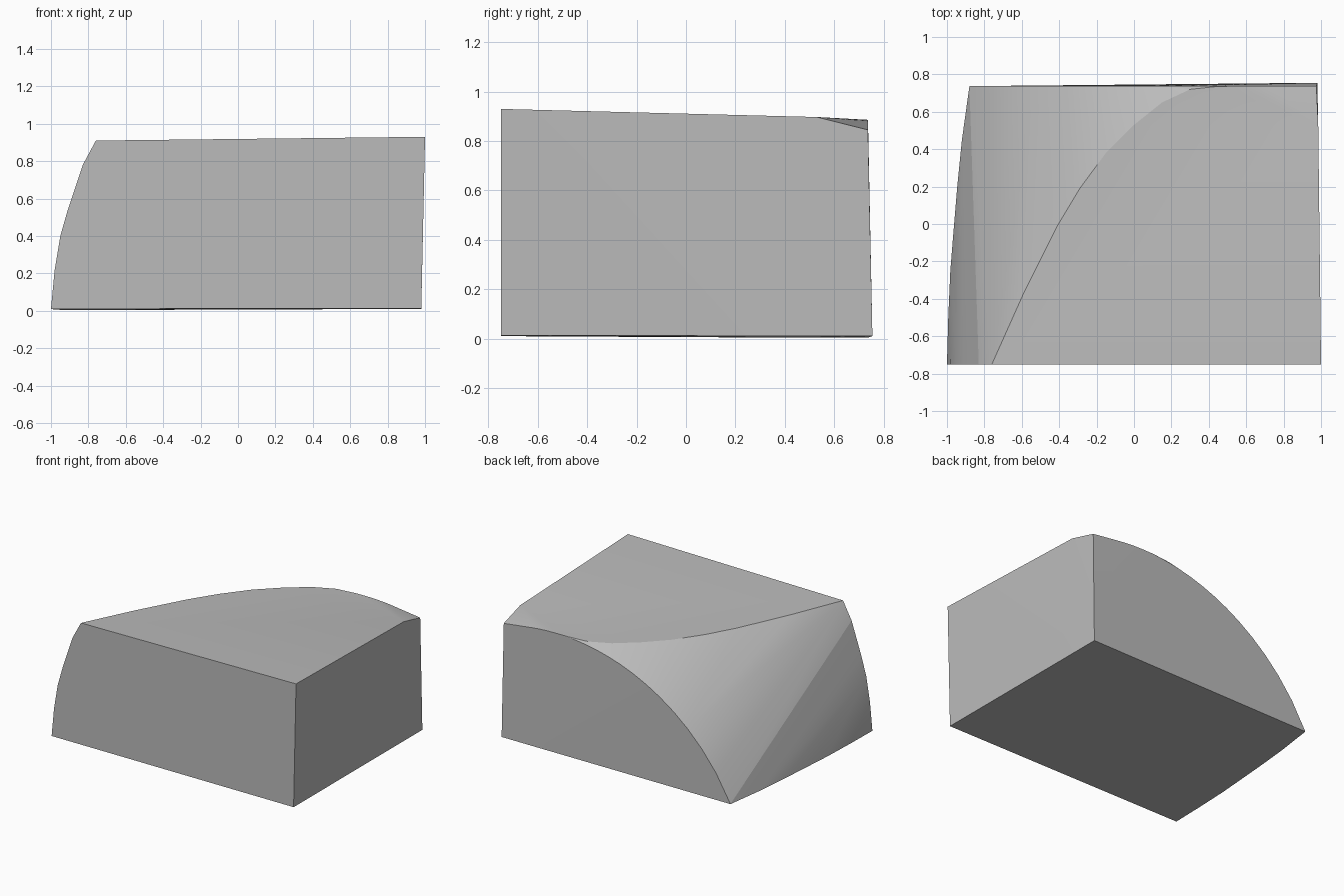
import bpy, bmesh, math

if "Cube" in bpy.data.objects:
    bpy.data.objects.remove(bpy.data.objects["Cube"])


def top_z(x, y):
    # slightly tilted plane of the flat top
    return 0.93 + 0.0114 * (x - 1) - 0.0255 * (y + 0.75)


# front profile: curved left side, straight top, right and bottom
pts = [(x, -0.75, z) for x, z in [
    (-1, 0.01), (-0.98, 0.22), (-0.95, 0.40), (-0.91, 0.54),
    (-0.83, 0.78), (-0.76, 0.91), (1, 0.93), (0.98, 0.013)]]

# back profile: one large circular arc falling to the left
R, CX, TOP = 1.6, 0.55, 0.886
N = 24
for i in range(N + 1):
    x = -0.88 + (0.92 + 0.88) * math.sin(i / N * math.pi / 2)
    z = TOP - R + math.sqrt(R * R - (x - CX) ** 2)
    pts.append((x, 0.737, max(z, 0.003)))
pts += [(0.975, 0.737, 0.845), (0.98, 0.755, 0.01)]

# curved rim of the flat top
for x, y in [(-0.59, -0.37), (-0.41, -0.01), (-0.29, 0.19), (-0.15, 0.38),
             (0, 0.53), (0.15, 0.65), (0.3, 0.72), (0.45, 0.736),
             (0.985, 0.53)]:
    pts.append((x, y, top_z(x, y)))

# bowed left edge of the base
for x, y in [(-0.92, 0.45), (-0.945, 0.2), (-0.966, -0.05),
             (-0.982, -0.25), (-0.993, -0.5)]:
    pts.append((x, y, 0.006 - 0.005 * y))

# wrap all the profiles in one convex block
bm = bmesh.new()
for p in pts:
    bm.verts.new(p)
res = bmesh.ops.convex_hull(bm, input=bm.verts[:])
junk = {g for g in res["geom_interior"] + res["geom_unused"]
        if isinstance(g, bmesh.types.BMVert)}
bmesh.ops.delete(bm, geom=list(junk), context="VERTS")
bmesh.ops.recalc_face_normals(bm, faces=bm.faces[:])
me = bpy.data.meshes.new("wedge_block")
bm.to_mesh(me)
bm.free()

mat = bpy.data.materials.new("light grey")
mat.diffuse_color = (0.5, 0.5, 0.5, 1)
mat.use_nodes = True
mat.node_tree.nodes["Principled BSDF"].inputs["Base Color"].default_value = mat.diffuse_color
me.materials.append(mat)
block = bpy.data.objects.new("wedge_block", me)
bpy.context.collection.objects.link(block)

# soften the curved side, keep the real edges sharp
bpy.context.view_layer.objects.active = block
block.select_set(True)
bpy.ops.object.shade_smooth_by_angle(angle=math.radians(8))
